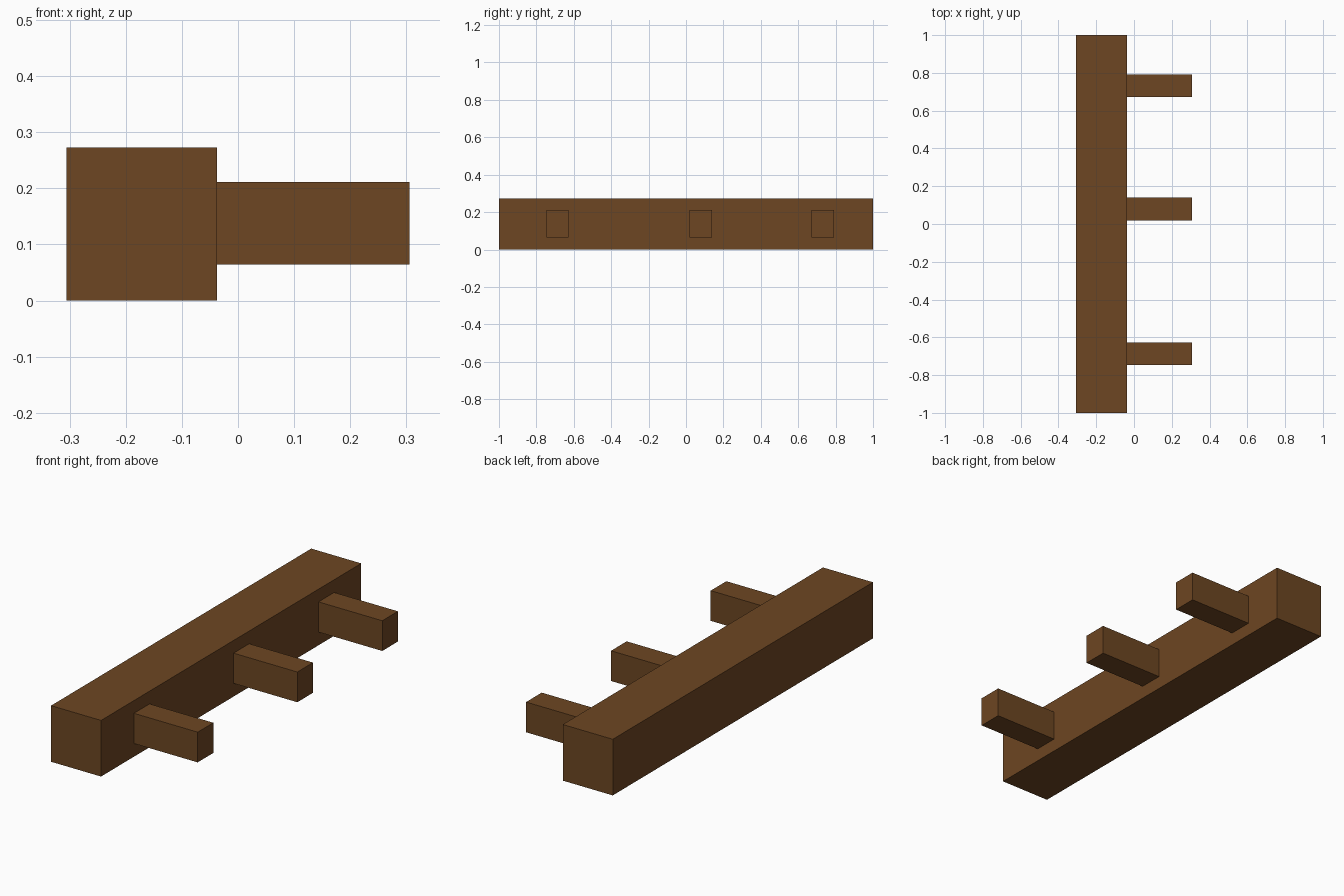
import bpy

if "Cube" in bpy.data.objects:
    bpy.data.objects.remove(bpy.data.objects["Cube"])

wood = bpy.data.materials.new("brown_wood")
wood.diffuse_color = (0.153, 0.061, 0.016, 1)
wood.use_nodes = True
wood.node_tree.nodes["Principled BSDF"].inputs["Base Color"].default_value = wood.diffuse_color


def box(name, x, y, z):
    """Box from (min, max) ranges on each axis."""
    centre = [(a + b) / 2 for a, b in (x, y, z)]
    bpy.ops.mesh.primitive_cube_add(size=1, location=centre)
    ob = bpy.context.object
    ob.name = name
    ob.scale = [b - a for a, b in (x, y, z)]
    bpy.ops.object.transform_apply(location=False, rotation=False, scale=True)
    ob.data.materials.append(wood)
    return ob


# Long square beam
box("beam", (-0.306, -0.037), (-1, 1), (0, 0.273))

# Three pegs sticking out of the beam's right side, slightly seated in it
for i, y in enumerate((-0.687, 0.079, 0.732), 1):
    box(f"peg_{i}", (-0.04, 0.306), (y - 0.06, y + 0.06), (0.064, 0.211))
